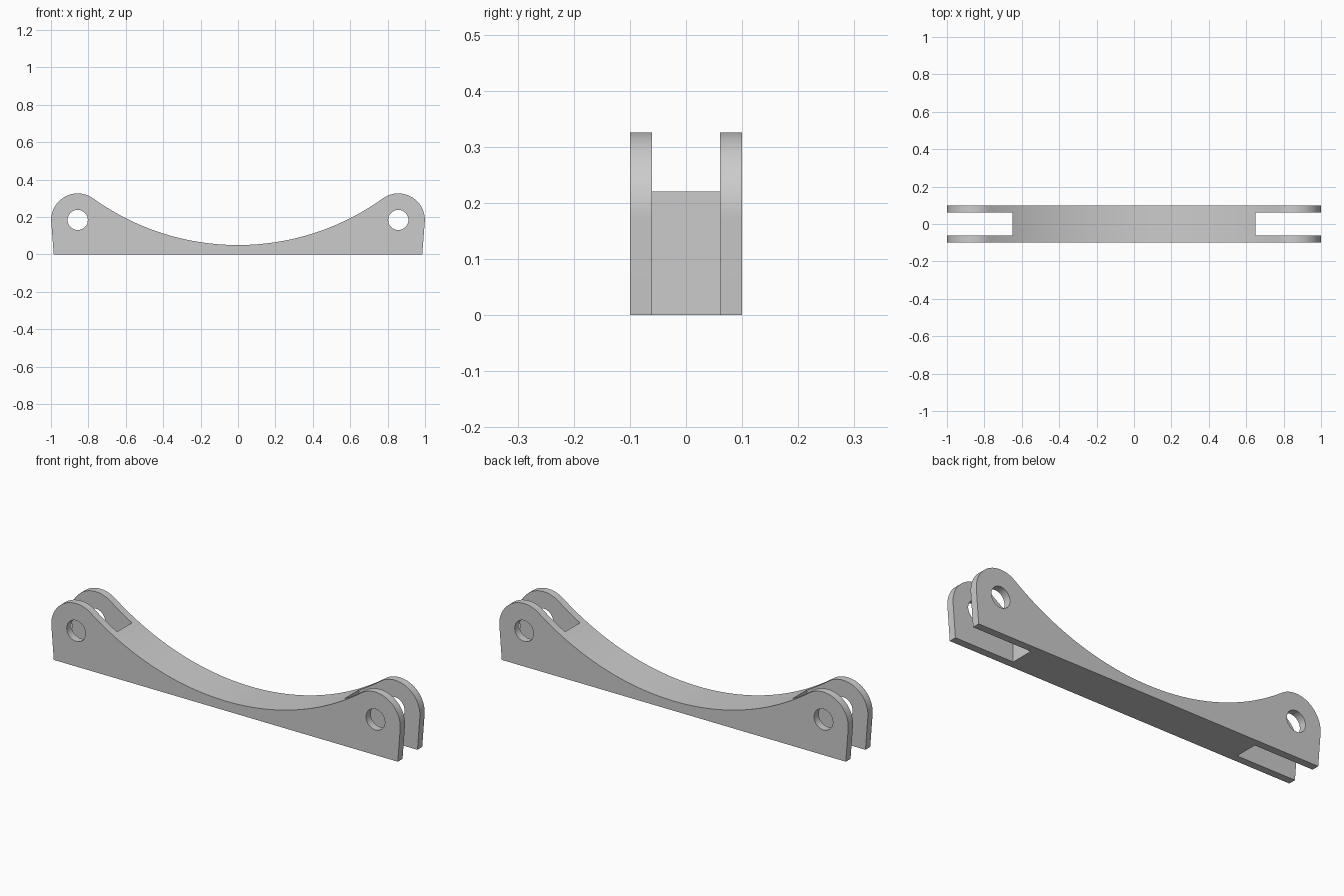
import bpy
import bmesh
from math import sin, cos, sqrt, atan2, pi, radians

old = bpy.data.objects.get("Cube")
if old:
    bpy.data.objects.remove(old, do_unlink=True)

DEPTH = 0.2
LUG_X, LUG_Z, LUG_R = 0.857, 0.184, 0.142    # rounded ends
HOLE_R = 0.054
SCOOP_R, SCOOP_LOW = 1.327, 0.05             # concave top
SLOT_X, SLOT_W = 0.65, 0.122                 # fork gaps

grey = bpy.data.materials.new("plain grey")
grey.use_nodes = True
colour = (0.6, 0.6, 0.6, 1)
grey.diffuse_color = colour
grey.node_tree.nodes["Principled BSDF"].inputs["Base Color"].default_value = colour


def arc(cx, cz, r, a0, a1, n):
    return [(cx + r * cos(a0 + (a1 - a0) * i / n),
             cz + r * sin(a0 + (a1 - a0) * i / n)) for i in range(n + 1)]


def prism(name, outline, depth):
    """Extrude an x-z outline symmetrically along y."""
    bm = bmesh.new()
    face = bm.faces.new([bm.verts.new((x, -depth / 2, z)) for x, z in outline])
    ext = bmesh.ops.extrude_face_region(bm, geom=[face])
    moved = [g for g in ext["geom"] if isinstance(g, bmesh.types.BMVert)]
    bmesh.ops.translate(bm, verts=moved, vec=(0, depth, 0))
    bmesh.ops.recalc_face_normals(bm, faces=bm.faces)
    mesh = bpy.data.meshes.new(name)
    bm.to_mesh(mesh)
    bm.free()
    mesh.materials.append(grey)
    obj = bpy.data.objects.new(name, mesh)
    bpy.context.collection.objects.link(obj)
    return obj


# Where the scoop circle meets the lug circle
scoop_z = SCOOP_LOW + SCOOP_R
dx, dz = LUG_X, LUG_Z - scoop_z
dist = sqrt(dx * dx + dz * dz)
along = (SCOOP_R ** 2 - LUG_R ** 2 + dist ** 2) / (2 * dist)
off = sqrt(SCOOP_R ** 2 - along ** 2)
meet_x = (along * dx - off * dz) / dist
meet_z = scoop_z + (along * dz + off * dx) / dist
if meet_x > LUG_X:
    meet_x = (along * dx + off * dz) / dist
    meet_z = scoop_z + (along * dz - off * dx) / dist

# Right half of the outline, mirrored for the left half
lug = arc(LUG_X, LUG_Z, LUG_R, -0.08, atan2(meet_z - LUG_Z, meet_x - LUG_X), 28)
scoop = arc(0, scoop_z, SCOOP_R, atan2(meet_z - scoop_z, meet_x), -pi / 2, 32)
half = [(0.985, 0)] + lug + scoop[1:]
outline = half + [(-x, z) for x, z in reversed(half[:-1])]
body = prism("forked_link", outline, DEPTH)

# Fork gaps and pin holes at both ends
cutters = []
for side, label in ((1, "left"), (-1, "right")):
    gap = [(side * SLOT_X, -0.1), (side * 1.2, -0.1), (side * 1.2, 0.5), (side * SLOT_X, 0.5)]
    cutters.append(prism(label + "_gap_cutter", gap, SLOT_W))
    hole = arc(side * LUG_X, LUG_Z, HOLE_R, 0, 2 * pi, 40)[:-1]
    cutters.append(prism(label + "_hole_cutter", hole, DEPTH * 2))

bpy.context.view_layer.objects.active = body
body.select_set(True)
for cutter in cutters:
    cutter.select_set(False)
    mod = body.modifiers.new(cutter.name, "BOOLEAN")
    mod.operation = "DIFFERENCE"
    mod.solver = "EXACT"
    mod.object = cutter
    bpy.ops.object.modifier_apply(modifier=mod.name)
    bpy.data.objects.remove(cutter, do_unlink=True)

bpy.ops.object.shade_smooth_by_angle(angle=radians(25))
